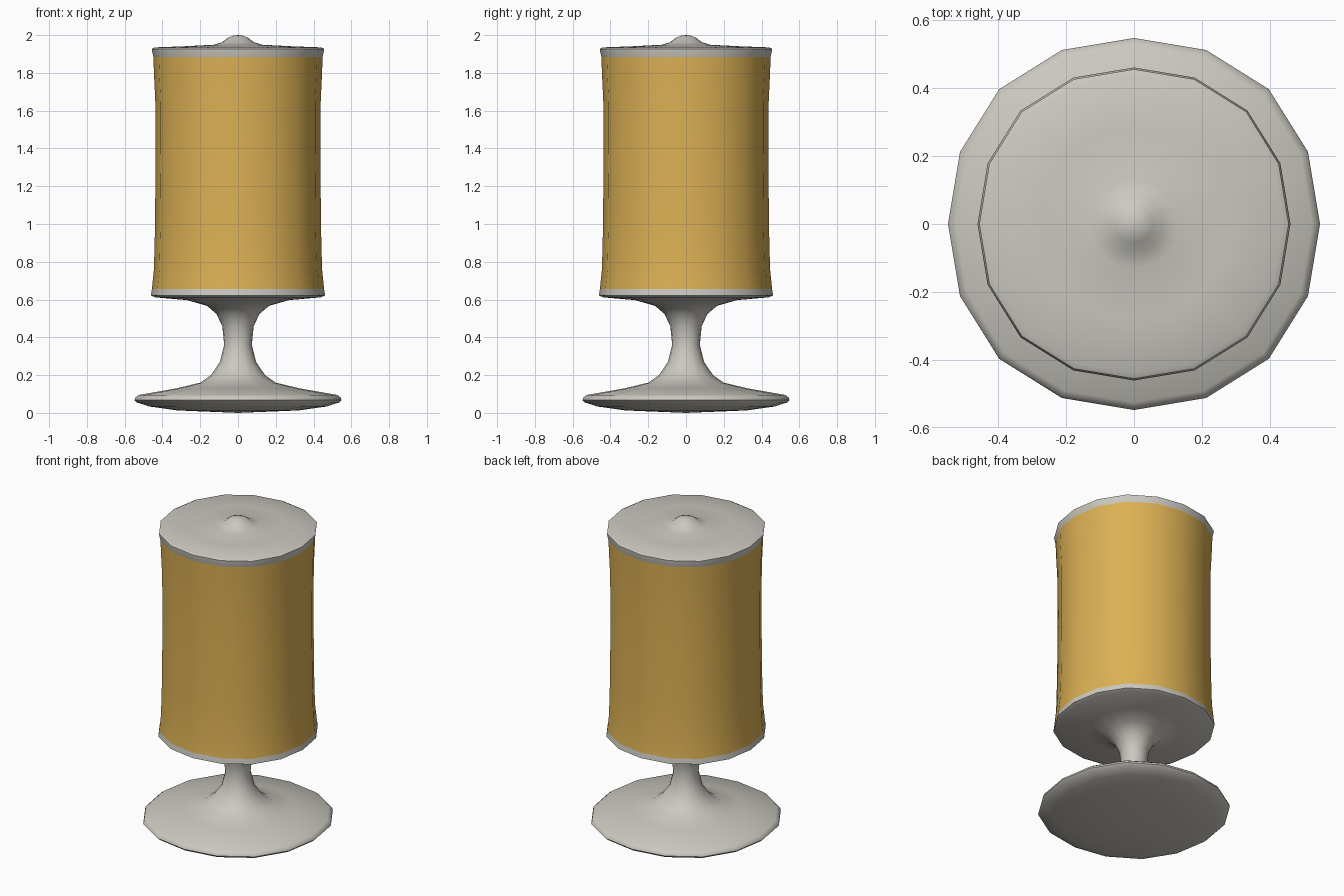
import bpy, bmesh, math

if "Cube" in bpy.data.objects:
    bpy.data.objects.remove(bpy.data.objects["Cube"])

SIDES = 16

def material(name, col):
    m = bpy.data.materials.new(name)
    m.diffuse_color = (*col, 1)
    m.use_nodes = True
    m.node_tree.nodes["Principled BSDF"].inputs["Base Color"].default_value = m.diffuse_color
    return m

metal = material("warm_grey", (0.60, 0.58, 0.53))
amber = material("amber", (0.72, 0.44, 0.09))

def lathe(name, profile, mat):
    """Spin (radius, z) points; the ring bulges a little on the diagonals."""
    bm = bmesh.new()
    rings = []
    for r, z in profile:
        if r == 0:
            rings.append([bm.verts.new((0, 0, z))] * SIDES)
            continue
        ring = []
        for i in range(SIDES):
            a = 2 * math.pi * i / SIDES
            k = r * (1 + 0.025 * math.sin(2 * a) ** 2)
            ring.append(bm.verts.new((k * math.cos(a), k * math.sin(a), z)))
        rings.append(ring)
    for lo, hi in zip(rings, rings[1:]):
        for i in range(SIDES):
            j = (i + 1) % SIDES
            quad = list(dict.fromkeys((lo[i], lo[j], hi[j], hi[i])))
            bm.faces.new(quad)
    bmesh.ops.recalc_face_normals(bm, faces=bm.faces)
    me = bpy.data.meshes.new(name)
    bm.to_mesh(me)
    bm.free()
    me.materials.append(mat)
    ob = bpy.data.objects.new(name, me)
    bpy.context.collection.objects.link(ob)
    bpy.ops.object.select_all(action='DESELECT')
    ob.select_set(True)
    bpy.context.view_layer.objects.active = ob
    bpy.ops.object.shade_smooth_by_angle(angle=math.radians(50))

# foot, stem and the cup that holds the shade (closed by a hidden disc)
lathe("foot_and_stem", [
    (0, 0), (0.32, 0.013), (0.47, 0.034), (0.535, 0.055), (0.548, 0.068),
    (0.543, 0.082), (0.525, 0.095), (0.325, 0.13), (0.20, 0.16), (0.143, 0.20),
    (0.096, 0.27), (0.073, 0.36), (0.083, 0.46), (0.115, 0.525),
    (0.165, 0.567), (0.27, 0.597), (0.44, 0.612), (0.461, 0.622),
    (0.456, 0.655), (0, 0.655)], metal)

# coloured cylindrical shade, slightly waisted
lathe("shade", [
    (0.456, 0.655), (0.445, 0.76), (0.439, 1.0), (0.437, 1.3),
    (0.438, 1.65), (0.445, 1.80), (0.448, 1.885)], amber)

# lid with a small knob
lathe("lid", [
    (0, 1.885), (0.448, 1.885), (0.455, 1.915), (0.456, 1.927), (0.44, 1.935),
    (0.28, 1.941), (0.13, 1.949), (0.085, 1.962), (0.055, 1.985),
    (0.025, 1.997), (0, 2.0)], metal)
